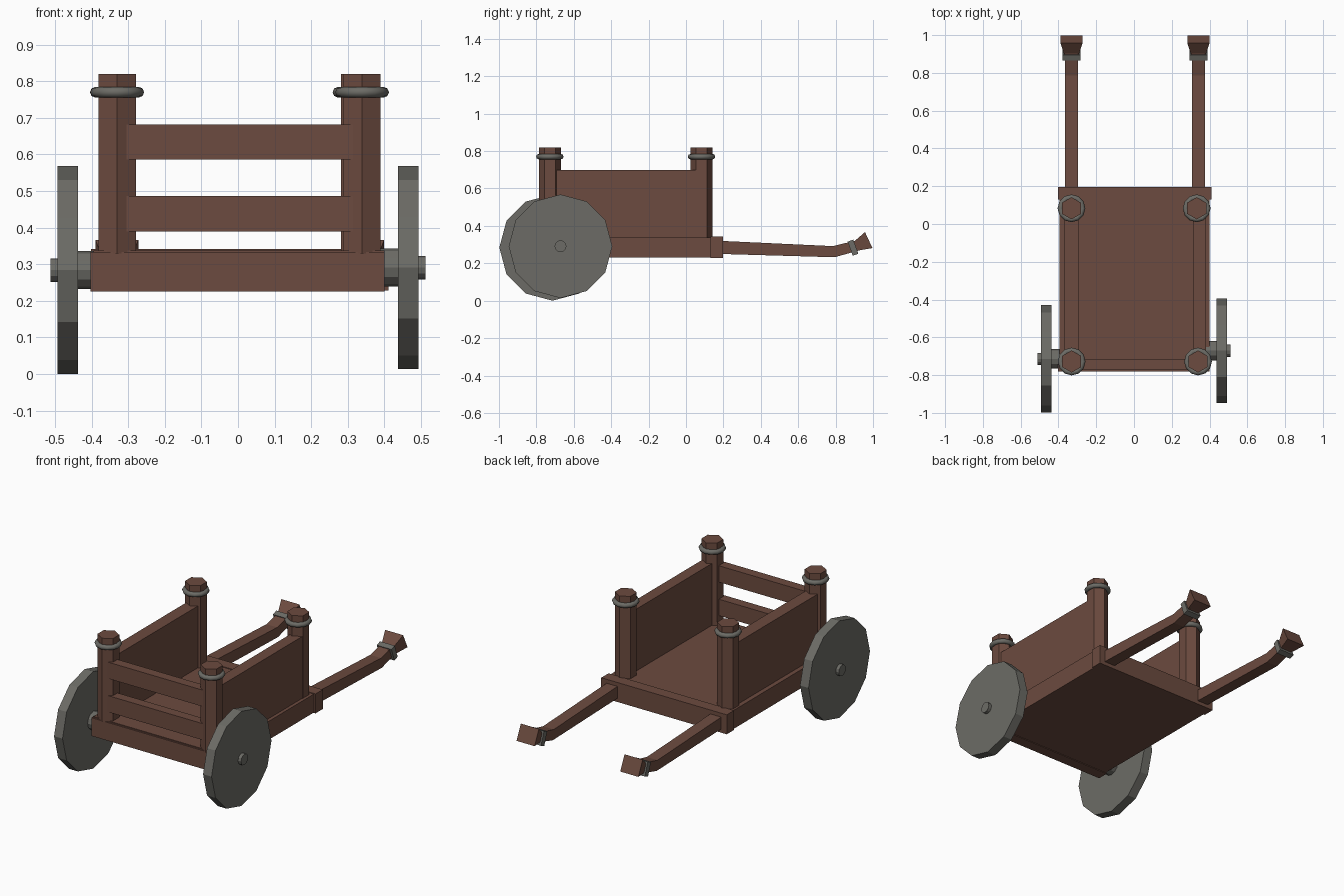
import bpy, bmesh
from math import radians, sin, cos, pi
from mathutils import Matrix

if "Cube" in bpy.data.objects:
    bpy.data.objects.remove(bpy.data.objects["Cube"])


def material(name, rgb):
    m = bpy.data.materials.new(name)
    m.diffuse_color = (*rgb, 1)
    m.use_nodes = True
    m.node_tree.nodes["Principled BSDF"].inputs["Base Color"].default_value = m.diffuse_color
    return m


WOOD = material("wood", (0.15, 0.07, 0.05))
METAL = material("metal", (0.15, 0.148, 0.132))


def finish(name, bm, mat):
    bmesh.ops.recalc_face_normals(bm, faces=bm.faces)
    me = bpy.data.meshes.new(name)
    bm.to_mesh(me)
    bm.free()
    me.materials.append(mat)
    ob = bpy.data.objects.new(name, me)
    bpy.context.collection.objects.link(ob)
    return ob


def box(name, x, y, z, mat=WOOD):
    bm = bmesh.new()
    bmesh.ops.create_cube(bm, size=1)
    for v in bm.verts:
        v.co = [lo + (c + 0.5) * (hi - lo) for c, (lo, hi) in zip(v.co, (x, y, z))]
    return finish(name, bm, mat)


def cylinder(name, centre, r, depth, sides, mat, axis="Z", spin=0):
    bm = bmesh.new()
    turn = Matrix.Rotation(pi / 2, 4, "Y") if axis == "X" else Matrix()
    bmesh.ops.create_cone(bm, cap_ends=True, segments=sides, radius1=r, radius2=r, depth=depth,
                          matrix=Matrix.Translation(centre) @ turn @ Matrix.Rotation(spin, 4, "Z"))
    return finish(name, bm, mat)


def loft(name, x, stations, mat):
    """Rectangular sections (y, z, width, height, tilt in degrees) joined along y."""
    bm = bmesh.new()
    rings = []
    for y, z, w, h, tilt in stations:
        s, c = sin(radians(tilt)), cos(radians(tilt))
        rings.append([bm.verts.new((x + a * w / 2, y - b * h / 2 * s, z + b * h / 2 * c))
                      for a, b in ((-1, -1), (1, -1), (1, 1), (-1, 1))])
    for p, q in zip(rings, rings[1:]):
        for i in range(4):
            j = (i + 1) % 4
            bm.faces.new((p[i], p[j], q[j], q[i]))
    bm.faces.new(rings[0])
    bm.faces.new(rings[-1])
    return finish(name, bm, mat)


# Cart bed with front sill and rear crossbar
box("bed_floor", (-0.395, 0.40), (-0.77, 0.19), (0.23, 0.338))
box("front_sill", (-0.403, 0.40), (-0.78, -0.715), (0.226, 0.333))
box("rear_crossbar", (-0.402, 0.411), (0.13, 0.197), (0.228, 0.342))

# Side panels
box("left_panel", (-0.368, -0.293), (-0.70, 0.06), (0.335, 0.70))
box("right_panel", (0.312, 0.38), (-0.70, 0.06), (0.335, 0.70))

# Front rails
for name, z in (("lower_rail", (0.39, 0.486)), ("upper_rail", (0.586, 0.682))):
    box(name, (-0.31, 0.32), (-0.772, -0.715), z)

# Hexagonal corner posts with metal rings
for name, x, y in (("front_left", -0.33, -0.728), ("front_right", 0.339, -0.728),
                   ("rear_left", -0.331, 0.083), ("rear_right", 0.332, 0.083)):
    cylinder(name + "_post", (x, y, 0.575), 0.0585, 0.49, 6, WOOD)
    bpy.ops.mesh.primitive_torus_add(location=(x, y, 0.77), major_radius=0.059, minor_radius=0.0145,
                                     major_segments=12, minor_segments=8)
    ring = bpy.context.object
    ring.name = name + "_ring"
    ring.data.materials.append(METAL)
    bpy.ops.object.shade_smooth_by_angle(angle=radians(50))

# Pull handles with metal bands and flared ends
for side, x in (("left", -0.331), ("right", 0.341)):
    loft(side + "_handle", x, [(0.18, 0.285, 0.07, 0.07, -3), (0.79, 0.262, 0.07, 0.06, 8),
                               (0.92, 0.296, 0.066, 0.056, 22)], WOOD)
    loft(side + "_handle_band", x, [(0.878, 0.278, 0.095, 0.08, 20),
                                    (0.908, 0.289, 0.095, 0.08, 20)], METAL)
    loft(side + "_handle_end", x, [(0.905, 0.29, 0.075, 0.05, 25),
                                   (0.977, 0.324, 0.117, 0.0945, 25)], WOOD)

# Wheels, inner hubs and axle ends
for side, s, y, z, r in (("left", -1, -0.714, 0.284, 0.284), ("right", 1, -0.671, 0.291, 0.277)):
    cylinder(side + "_wheel", (s * 0.465, y, z), r, 0.055, 12, METAL, "X")
    cylinder(side + "_hub", (s * 0.41, y, z), 0.052, 0.07, 12, METAL, "X")
    cylinder(side + "_axle_end", (s * 0.491, y, z), 0.032, 0.042, 12, METAL, "X")
